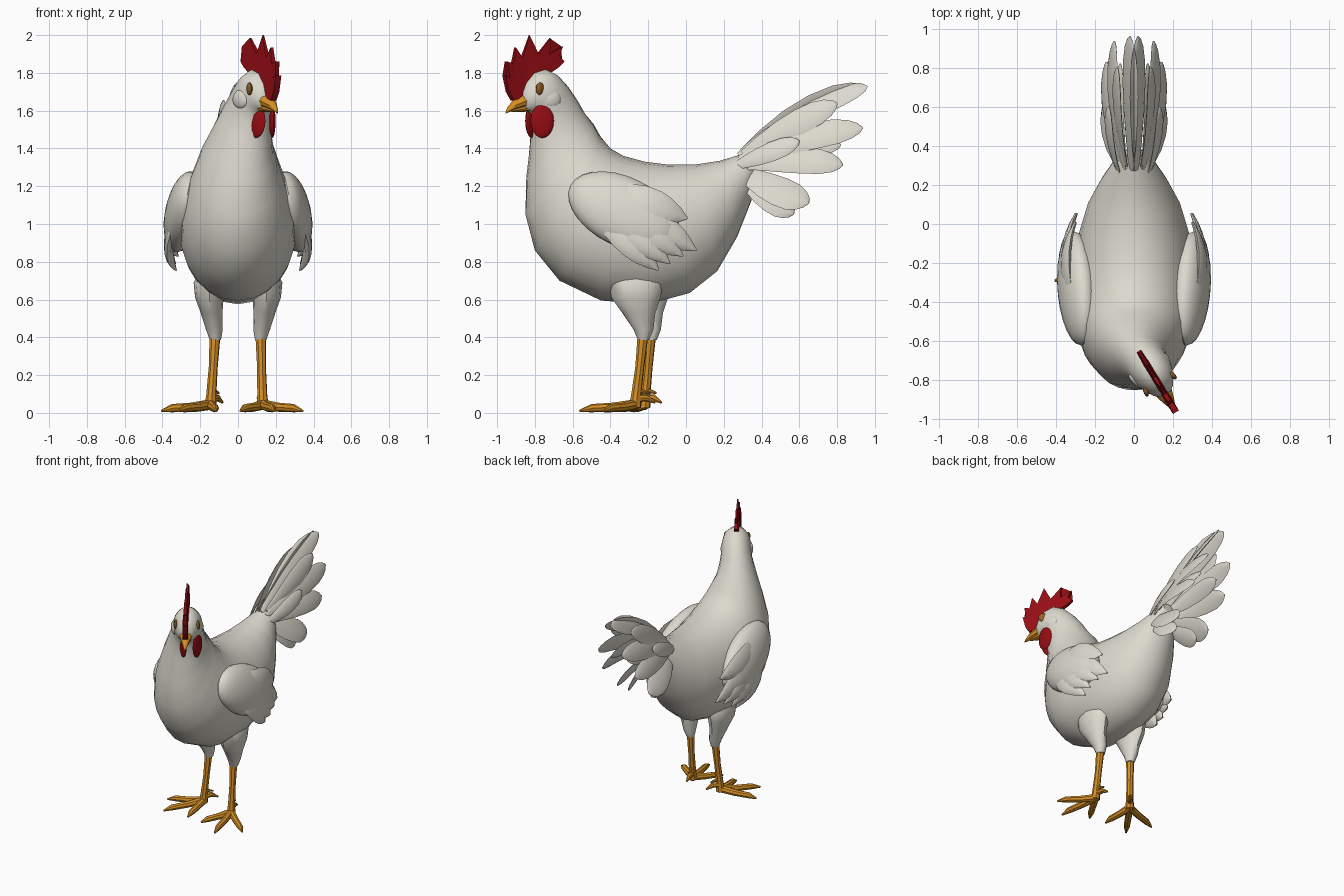
import bpy, bmesh, math
from mathutils import Vector, Matrix

if "Cube" in bpy.data.objects:
    bpy.data.objects.remove(bpy.data.objects["Cube"])


def material(name, rgb):
    m = bpy.data.materials.new(name)
    m.diffuse_color = (*rgb, 1)
    m.use_nodes = True
    m.node_tree.nodes["Principled BSDF"].inputs["Base Color"].default_value = m.diffuse_color
    return m


WHITE = material("feather_white", (0.72, 0.70, 0.62))
RED = material("comb_red", (0.30, 0.004, 0.007))
ORANGE = material("leg_orange", (0.66, 0.27, 0.018))
BROWN = material("eye_brown", (0.30, 0.12, 0.02))
YAW = math.radians(31.3)          # the head looks towards +x
CY, SY = math.cos(YAW), math.sin(YAW)


def finish(bm, name, mat, angle=35):
    bmesh.ops.recalc_face_normals(bm, faces=bm.faces)
    me = bpy.data.meshes.new(name)
    bm.to_mesh(me)
    bm.free()
    me.materials.append(mat)
    ob = bpy.data.objects.new(name, me)
    bpy.context.collection.objects.link(ob)
    bpy.ops.object.select_all(action='DESELECT')
    ob.select_set(True)
    bpy.context.view_layer.objects.active = ob
    bpy.ops.object.shade_smooth_by_angle(angle=math.radians(angle))
    return ob


def loft(name, rings, mat, angle=35):
    bm = bmesh.new()
    vs = [[bm.verts.new(p) for p in r] for r in rings]
    n = len(vs[0])
    for a, b in zip(vs, vs[1:]):
        for i in range(n):
            bm.faces.new((a[i], a[(i + 1) % n], b[(i + 1) % n], b[i]))
    bm.faces.new(vs[0])
    bm.faces.new(vs[-1])
    return finish(bm, name, mat, angle)


def oval(c, u, v, n):
    return [c + u * math.cos(2 * math.pi * i / n) + v * math.sin(2 * math.pi * i / n)
            for i in range(n)]


def tube(name, pts, radii, mat, sides=8):
    pts = [Vector(p) for p in pts]
    rings = []
    for i, (p, r) in enumerate(zip(pts, radii)):
        d = pts[min(i + 1, len(pts) - 1)] - pts[max(i - 1, 0)]
        q = d.to_track_quat('Z', 'Y')
        rings.append(oval(p, q @ Vector((r, 0, 0)), q @ Vector((0, r, 0)), sides))
    return loft(name, rings, mat)


ROUND = ((0, .3), (.2, .62), (.4, .88), (.6, 1), (.78, .95), (.9, .7), (.97, .38), (1, .06))
POINTED = ((0, .5), (.2, .85), (.4, 1), (.6, .95), (.75, .75), (.88, .45), (1, .05))


def leaf(name, base, tip, width, normal, bow=(0, 0, 0), thick=0.022, shape=ROUND):
    """Feather: lens section swept along a slightly bowed line."""
    base, tip, bow = Vector(base), Vector(tip), Vector(bow)
    d = (tip - base).normalized()
    w = d.cross(Vector(normal)).normalized()
    nrm = w.cross(d)
    rings = []
    for t, k in shape:
        c = base.lerp(tip, t) + bow * (4 * t * (1 - t))
        rings.append(oval(c, w * width * k / 2, nrm * thick * (0.3 + 0.7 * k) / 2, 8))
    return loft(name, rings, WHITE, 50)


def ellipsoid(name, c, radii, rot, mat, seg=20):
    bm = bmesh.new()
    bmesh.ops.create_uvsphere(bm, u_segments=seg, v_segments=seg // 2 + 2, radius=1)
    bm.transform(Matrix.Translation(c) @ rot.to_4x4() @ Matrix.Diagonal((*radii, 1)))
    return finish(bm, name, mat)


def head(s, t, z):
    """s forward along the beak, t sideways, in the turned head."""
    return Vector((0.085 + SY * s + CY * t, -0.75 - CY * s + SY * t, z))


# Body, neck and head: back y,z / breast y,z / half width / amount of head turn
BODY = [(.37, 1.39, .39, 1.31, .04, 0), (.28, 1.365, .345, 1.12, .11, 0),
        (.18, 1.335, .27, .93, .17, 0), (.05, 1.315, .165, .75, .235, 0),
        (-.10, 1.315, .02, .635, .28, 0), (-.22, 1.33, -.20, .575, .30, 0),
        (-.33, 1.36, -.45, .595, .31, 0), (-.40, 1.40, -.67, .70, .30, 0),
        (-.45, 1.46, -.80, .86, .26, .05), (-.49, 1.53, -.85, 1.05, .215, .2),
        (-.54, 1.59, -.84, 1.24, .168, .45), (-.585, 1.66, -.815, 1.42, .13, .75),
        (-.635, 1.73, -.805, 1.51, .11, .95), (-.69, 1.79, -.81, 1.565, .105, 1),
        (-.75, 1.82, -.82, 1.585, .097, 1), (-.81, 1.80, -.835, 1.595, .079, 1),
        (-.85, 1.75, -.857, 1.60, .054, 1), (-.87, 1.70, -.87, 1.63, .03, 1)]
rings = []
for yt, zt, yb, zb, w, k in BODY:
    top, bot = [Vector((k * (0.09 + SY / CY * (-0.75 - y)), y, z)) for y, z in ((yt, zt), (yb, zb))]
    side = Vector((math.cos(YAW * k), math.sin(YAW * k), 0))
    rings.append(oval((top + bot) / 2, side * w, (top - bot) / 2, 24))
loft("body", rings, WHITE, 40)

# Comb: toothed plate on the head's centre line
COMB = [(-.86, 1.67), (-.92, 1.655), (-.945, 1.70), (-.963, 1.785), (-.94, 1.775), (-.953, 1.86),
        (-.92, 1.85), (-.905, 1.935), (-.87, 1.88), (-.83, 2.0), (-.785, 1.90), (-.72, 1.985),
        (-.725, 1.90), (-.655, 1.94), (-.675, 1.89), (-.65, 1.86), (-.68, 1.83), (-.74, 1.79),
        (-.80, 1.79), (-.84, 1.74)]
bm = bmesh.new()
faces = [bm.faces.new([bm.verts.new(head((-.75 - y) / CY, t * (1 - .75 * max(0, (z - 1.78) / .22)), z))
                       for y, z in COMB]) for t in (-.018, .018)]
a, b = [list(f.verts) for f in faces]
for i in range(len(a)):
    j = (i + 1) % len(a)
    bm.faces.new((a[i], a[j], b[j], b[i]))
bmesh.ops.triangulate(bm, faces=faces)
finish(bm, "comb", RED)

# Beak: upper and lower halves
lat = Vector((CY, SY, 0))
for name, rows in (("upper_beak", ((.08, 1.65, .058, .04), (.14, 1.65, .042, .037),
                                   (.19, 1.63, .026, .027), (.225, 1.605, .012, .015),
                                   (.24, 1.588, .003, .004))),
                   ("lower_beak", ((.07, 1.615, .045, .02), (.14, 1.61, .032, .017),
                                   (.20, 1.60, .01, .008)))):
    loft(name, [oval(head(s, 0, z), lat * w, Vector((0, 0, h)), 10) for s, z, w, h in rows], ORANGE)

for sg, label in ((1, "right"), (-1, "left")):
    # Face parts
    rz = Matrix.Rotation(YAW - sg * math.radians(26), 3, 'Z')
    ellipsoid(label + "_wattle", head(.06, .025 + sg * .052, 1.545), (.016, .062, .09), rz, RED, 16)
    rz = Matrix.Rotation(YAW - sg * math.radians(14), 3, 'Z')
    ellipsoid(label + "_ear_lobe", head(.01, sg * .09, 1.66), (.022, .055, .05), rz, WHITE, 14)
    rz = Matrix.Rotation(YAW + sg * math.radians(16), 3, 'Z')
    ellipsoid(label + "_eye", head(.075, .004 + sg * .078, 1.715), (.014, .032, .034), rz, BROWN, 12)

    # Wing: rounded shoulder with a fan of flight feathers
    rot = Matrix.Rotation(-sg * math.radians(12), 3, 'Y') @ Matrix.Rotation(math.radians(-27), 3, 'X')
    ellipsoid(label + "_wing", (sg * .288, -.33, 1.065), (.098, .315, .185), rot, WHITE, 24)
    for i, (y0, z0, y, z, x, w) in enumerate(((-.40, 1.16, .008, 1.03, .30, .20),
                                             (-.36, 1.12, .055, .86, .295, .17),
                                             (-.36, 1.08, -.015, .83, .32, .15),
                                             (-.40, 1.06, -.085, .79, .335, .14),
                                             (-.46, 1.06, -.145, .755, .33, .15))):
        leaf(f"{label}_wing_feather_{i + 1}", (sg * .315, y0, z0), (sg * x, y, z), w,
             (sg, 0, .2), (sg * .045, 0, 0), .045, POINTED)

    # Tail feathers on this side, from top to bottom
    for i, (b, t, w, n, bow) in enumerate((
            ((.015, .28, 1.36), (.02, .96, 1.73), .15, (.85, -.2, .5), (0, -.01, .045)),
            ((.04, .30, 1.37), (.085, .80, 1.64), .14, (1, 0, .35), (.02, 0, .01)),
            ((.05, .28, 1.34), (.10, .935, 1.51), .15, (1, 0, .4), (.03, 0, .025)),
            ((.04, .28, 1.34), (.07, .82, 1.42), .13, (1, 0, .4), (.02, 0, .02)),
            ((.06, .28, 1.31), (.14, .83, 1.315), .15, (1, 0, .4), (.03, 0, .025)),
            ((.05, .26, 1.29), (.14, .65, 1.11), .18, (.85, 0, .5), (.02, 0, -.01)),
            ((.05, .28, 1.25), (.10, .57, 1.05), .14, (.85, 0, .5), (.02, 0, -.01)),
            ((.07, .24, 1.30), (.13, .60, 1.44), .11, (1, 0, .4), (.02, 0, 0)))):
        leaf(f"{label}_tail_feather_{i + 1}", (sg * b[0], *b[1:]), (sg * t[0], *t[1:]), w,
             (sg * n[0], *n[1:]), (sg * bow[0], *bow[1:]))

    # Leg: feathered thigh, shank, three front toes, back toe and spur
    hock = Vector((.12 * sg, -.225 if sg > 0 else -.185, .40))
    ankle = Vector((.13, -.27, .045)) if sg > 0 else Vector((-.145, -.22, .045))
    X, Y = Vector((1, 0, 0)), Vector((0, 1, 0))
    loft(label + "_thigh", [oval(Vector((sg * x, y, z)), X * rx, Y * ry, 12) for x, y, z, rx, ry in (
        (.13, hock.y - .03, .78, .06, .10), (.15, hock.y - .04, .69, .085, .145),
        (.152, hock.y - .04, .61, .075, .13), (.14, hock.y - .025, .53, .058, .088),
        (.125, hock.y, .44, .044, .052), (.12, hock.y, .385, .03, .03))], WHITE)
    tube(label + "_shank", [hock + Vector((0, 0, .04)), hock.lerp(ankle, .45), hock.lerp(ankle, .85),
                            ankle - Vector((0, 0, .015))], (.03, .024, .027, .033), ORANGE)
    turn = 12 if sg > 0 else 35
    for i, (off, ln) in enumerate(((0, .30), (40, .27), (-42, .235))):
        h = math.radians(turn + off)
        d = Vector((sg * math.sin(h), -math.cos(h), 0))
        z = Vector((0, 0, 1))
        tube(f"{label}_toe_{i + 1}", [ankle - d * .01, ankle + d * ln * .4 - z * .015,
                                      ankle + d * ln * .78 - z * .02, ankle + d * ln - z * .035],
             (.028, .024, .022, .006), ORANGE)
    h = math.radians(turn)
    d = Vector((-sg * math.sin(h), math.cos(h), 0))
    tube(label + "_back_toe", [ankle + Vector((0, 0, .03)), ankle + d * .06 + Vector((0, 0, .035)),
                               ankle + d * .11 + Vector((0, 0, .01))], (.022, .019, .006), ORANGE)
    tube(label + "_spur", [ankle + Vector((0, 0, .08)), ankle + d * .075 + Vector((0, 0, .06))],
         (.016, .006), ORANGE)
